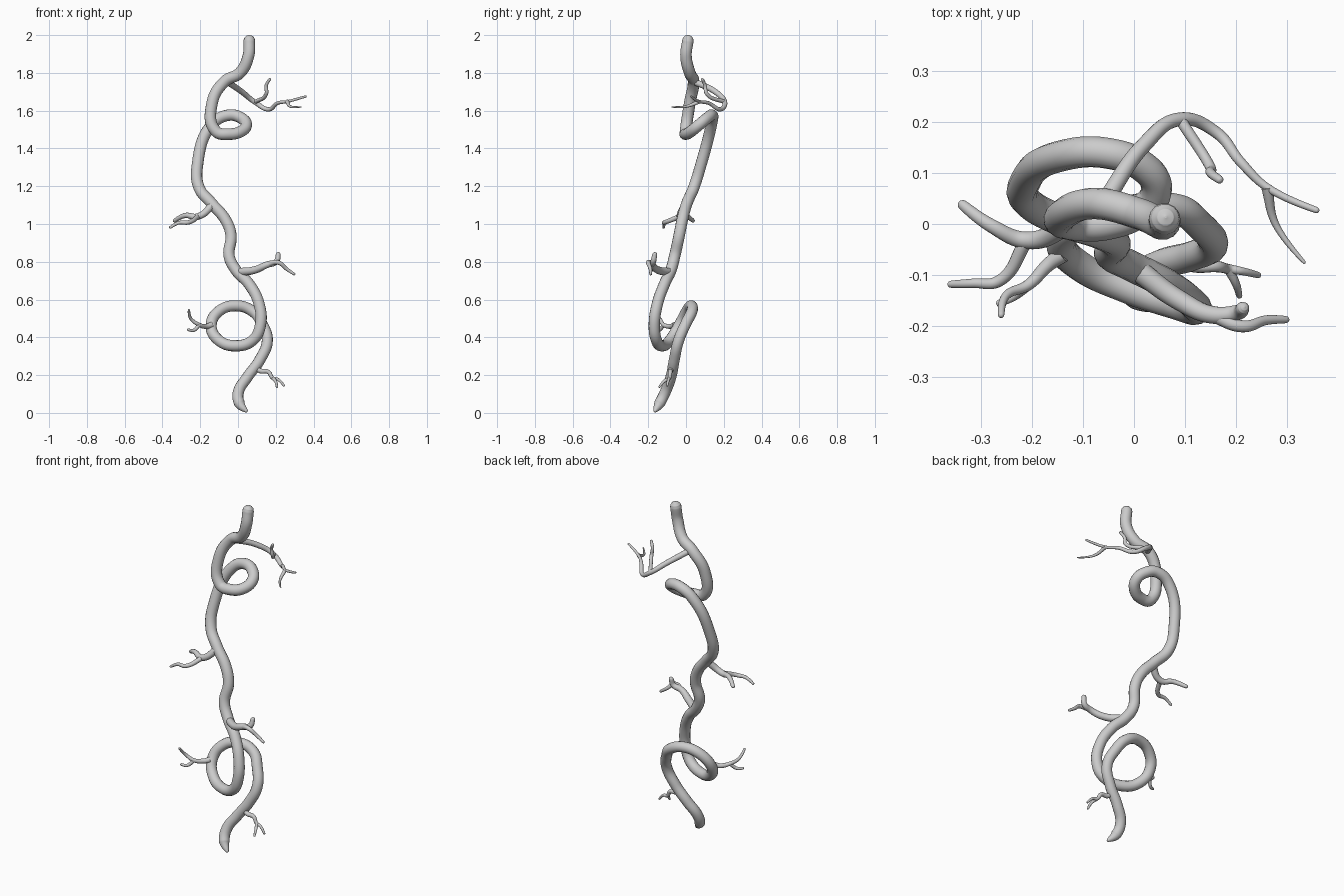
import bpy
from math import sin, cos, radians
from mathutils import Vector


def tube(name, pts, r0, r1, tip=None, round_start=False):
    """Smooth tapering tube through the points, with rounded tips."""
    pts = [Vector(p) for p in pts]
    n = len(pts)
    rad = [r0 + (r1 - r0) * i / (n - 1) for i in range(n)]
    rad[-1] = tip or r1

    def cap(end, before, r):
        d = (end - before).normalized()
        return [(end + d * r * sin(a), r * cos(a)) for a in (0.5, 1.0, 1.5)]

    ring = list(zip(pts, rad)) + cap(pts[-1], pts[-2], rad[-1])
    if round_start:
        ring = cap(pts[0], pts[1], rad[0])[::-1] + ring
    cu = bpy.data.curves.new(name, 'CURVE')
    cu.dimensions = '3D'
    cu.bevel_depth = 1.0
    cu.bevel_resolution = 5
    cu.use_fill_caps = True
    sp = cu.splines.new('BEZIER')
    sp.bezier_points.add(len(ring) - 1)
    for bp, (co, r) in zip(sp.bezier_points, ring):
        bp.co, bp.radius = co, r
        bp.handle_left_type = bp.handle_right_type = 'AUTO'
    ob = bpy.data.objects.new(name, cu)
    bpy.context.collection.objects.link(ob)
    bpy.ops.object.select_all(action='DESELECT')
    ob.select_set(True)
    bpy.context.view_layer.objects.active = ob
    bpy.ops.object.convert(target='MESH')
    bpy.ops.object.shade_smooth()


def small_loop(t):
    a = radians(t)
    return (-.05 + .094 * cos(a + radians(225)), .068 - .073 * cos(.8 * (a - .35)),
            1.526 + .05 * sin(a + radians(225)))


def big_loop(t):
    a = radians(t)
    return (-.012 + .13 * cos(a), -.068 - .1 * cos(.6 * a), .461 - .106 * sin(a))


# Main stem: curved top, small loop, wavy middle, big loop, pointed foot
stem = [(.06, .01, 1.97), (.055, 0, 1.89), (.01, .02, 1.8), (-.07, .04, 1.755), (-.137, .02, 1.64)]
stem += [small_loop(t) for t in range(0, 226, 45)]
stem += [(-.135, .135, 1.53), (-.215, .078, 1.31), (-.205, .04, 1.19), (-.14, .005, 1.11),
         (-.065, -.02, 1.02), (-.037, -.036, .94), (-.047, -.06, .83), (-.01, -.08, .755),
         (.06, -.115, .68), (.112, -.152, .575)]
stem += [big_loop(t) for t in range(0, 316, 45)]
stem += [(.128, -.002, .47), (.155, -.04, .38), (.115, -.062, .28), (.05, -.08, .19),
         (.002, -.11, .11), (.008, -.14, .05), (.042, -.163, .012)]
tube("main_stem", stem, .031, .029, .010, True)


def branch(name, pts, r, tip, **twigs):
    """Side branch; each twig is (fork index, tip radius, further points)."""
    tube(name + "_branch", pts, r, tip)
    for twig, (i, end, more) in twigs.items():
        tube(name + "_" + twig, [pts[i]] + more, r * .65, end)


branch("top", [(-.06, .04, 1.755), (.02, .155, 1.7), (.09, .205, 1.645), (.16, .18, 1.607),
               (.21, .12, 1.64), (.26, .072, 1.648), (.357, .027, 1.675)], .017, .006,
       twig_up=(2, .008, [(.15, .11, 1.69), (.15, .1, 1.735), (.167, .087, 1.765)]),
       twig_side=(5, .003, [(.277, 0, 1.622), (.333, -.075, 1.62)]))
branch("left", [(-.125, 0, 1.11), (-.21, -.032, 1.04), (-.28, -.003, 1.045), (-.335, .037, 1.018)], .021, .01,
       twig=(1, .007, [(-.265, -.112, 1.008), (-.315, -.116, 1.006), (-.358, -.118, .982)]))
branch("right", [(0, -.085, .745), (.09, -.15, .757), (.155, -.178, .785), (.203, -.173, .802),
                 (.213, -.165, .838)], .022, .013,
       twig=(2, .007, [(.21, -.2, .797), (.26, -.188, .76), (.297, -.187, .735)]))
branch("loop", [(-.14, -.06, .465), (-.168, -.08, .458), (-.205, -.118, .466), (-.25, -.14, .5),
                (-.26, -.178, .545)], .016, .006,
       twig=(2, .007, [(-.236, -.142, .437), (-.263, -.155, .44)]))
branch("low", [(.085, -.07, .245), (.12, -.082, .222), (.16, -.083, .217), (.185, -.088, .183),
               (.21, -.092, .178), (.243, -.1, .145)], .015, .006,
       twig=(3, .006, [(.2, -.118, .165), (.206, -.14, .138)]))
